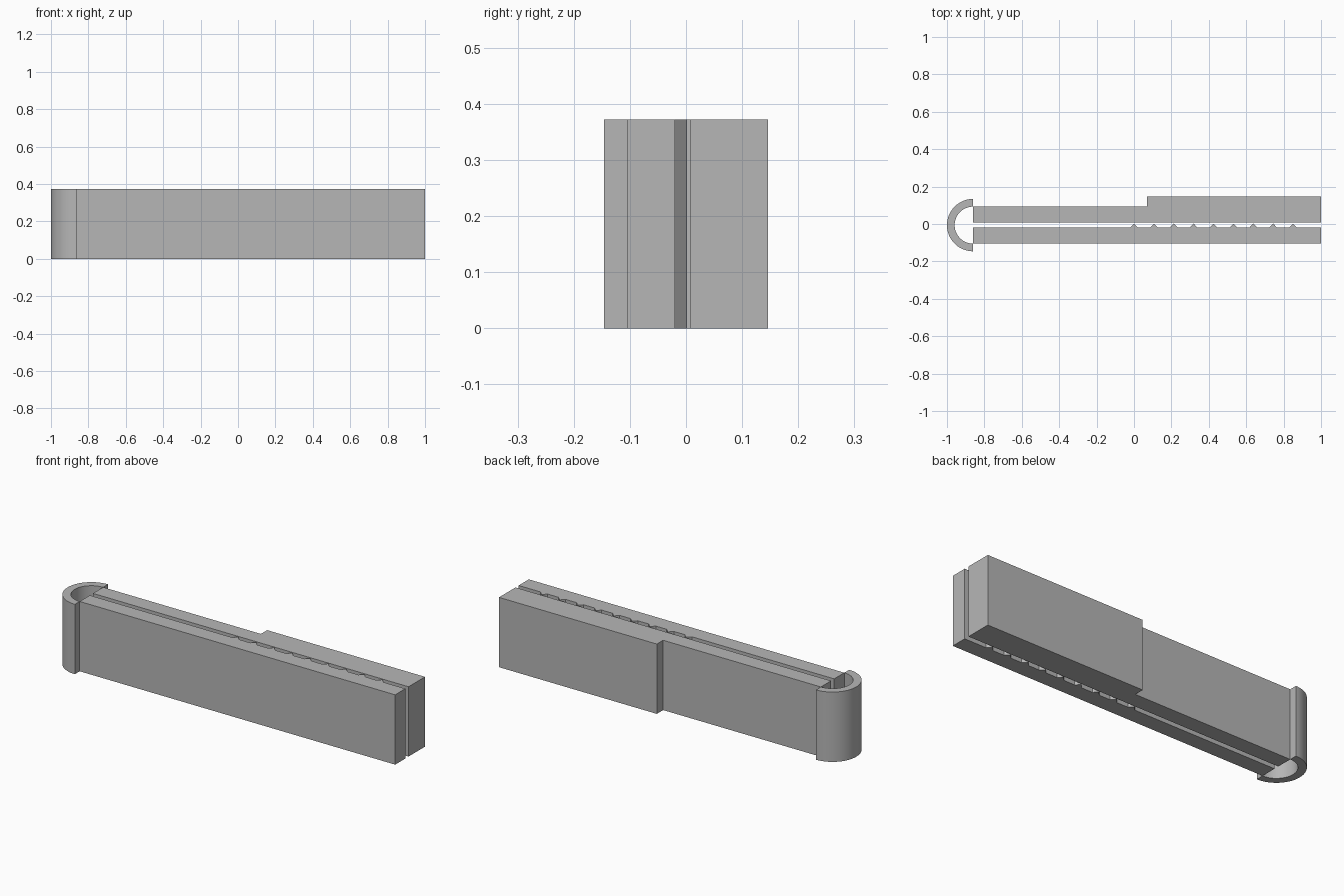
import bpy, bmesh, math

cube = bpy.data.objects.get("Cube")
if cube:
    bpy.data.objects.remove(cube, do_unlink=True)

HEIGHT = 0.372
MID_Y = -0.006      # centre line between the two arms
ARM_X = -0.86       # where the arms meet the spring
OUTER, INNER = 0.14, 0.099
GAP = 0.0135        # half the space between the arms

grey = bpy.data.materials.new("plain grey")
grey.use_nodes = True
grey.diffuse_color = (0.47, 0.47, 0.47, 1)
grey.node_tree.nodes["Principled BSDF"].inputs["Base Color"].default_value = (0.47, 0.47, 0.47, 1)


def extrude_profile(name, points, smooth=False):
    """Raise a closed plan outline to the full height."""
    bm = bmesh.new()
    face = bm.faces.new([bm.verts.new((x, y, 0)) for x, y in points])
    top = bmesh.ops.extrude_face_region(bm, geom=[face])["geom"]
    bmesh.ops.translate(bm, vec=(0, 0, HEIGHT),
                        verts=[v for v in top if isinstance(v, bmesh.types.BMVert)])
    bmesh.ops.recalc_face_normals(bm, faces=bm.faces)
    mesh = bpy.data.meshes.new(name)
    bm.to_mesh(mesh)
    bm.free()
    mesh.materials.append(grey)
    obj = bpy.data.objects.new(name, mesh)
    bpy.context.collection.objects.link(obj)
    if smooth:
        bpy.ops.object.select_all(action="DESELECT")
        obj.select_set(True)
        bpy.context.view_layer.objects.active = obj
        bpy.ops.object.shade_smooth_by_angle(angle=math.radians(30))
    return obj


# Front arm: straight bar
front_in, front_out = MID_Y - GAP, MID_Y - INNER
extrude_profile("front_arm", [(ARM_X, front_out), (1, front_out), (1, front_in), (ARM_X, front_in)])

# Back arm: bar with a thicker grip half
back_in, back_out, grip_out, step_x = MID_Y + GAP, MID_Y + INNER, 0.146, 0.07
extrude_profile("back_arm", [(ARM_X, back_in), (1, back_in), (1, grip_out), (step_x, grip_out),
                             (step_x, back_out), (ARM_X, back_out)])

# Half-ring spring joining the arms
STEPS = 40
angles = [math.pi * (0.5 + i / STEPS) for i in range(STEPS + 1)]


def arc(radius):
    return [(ARM_X + radius * math.cos(a), MID_Y + radius * math.sin(a)) for a in angles]


extrude_profile("spring", arc(OUTER) + arc(INNER)[::-1], smooth=True)

# Gripping teeth along the inside of the front arm
for i in range(9):
    x = i * 0.1063
    extrude_profile(f"tooth_{i + 1}", [(x - 0.021, front_in), (x + 0.021, front_in), (x, 0.002)])
